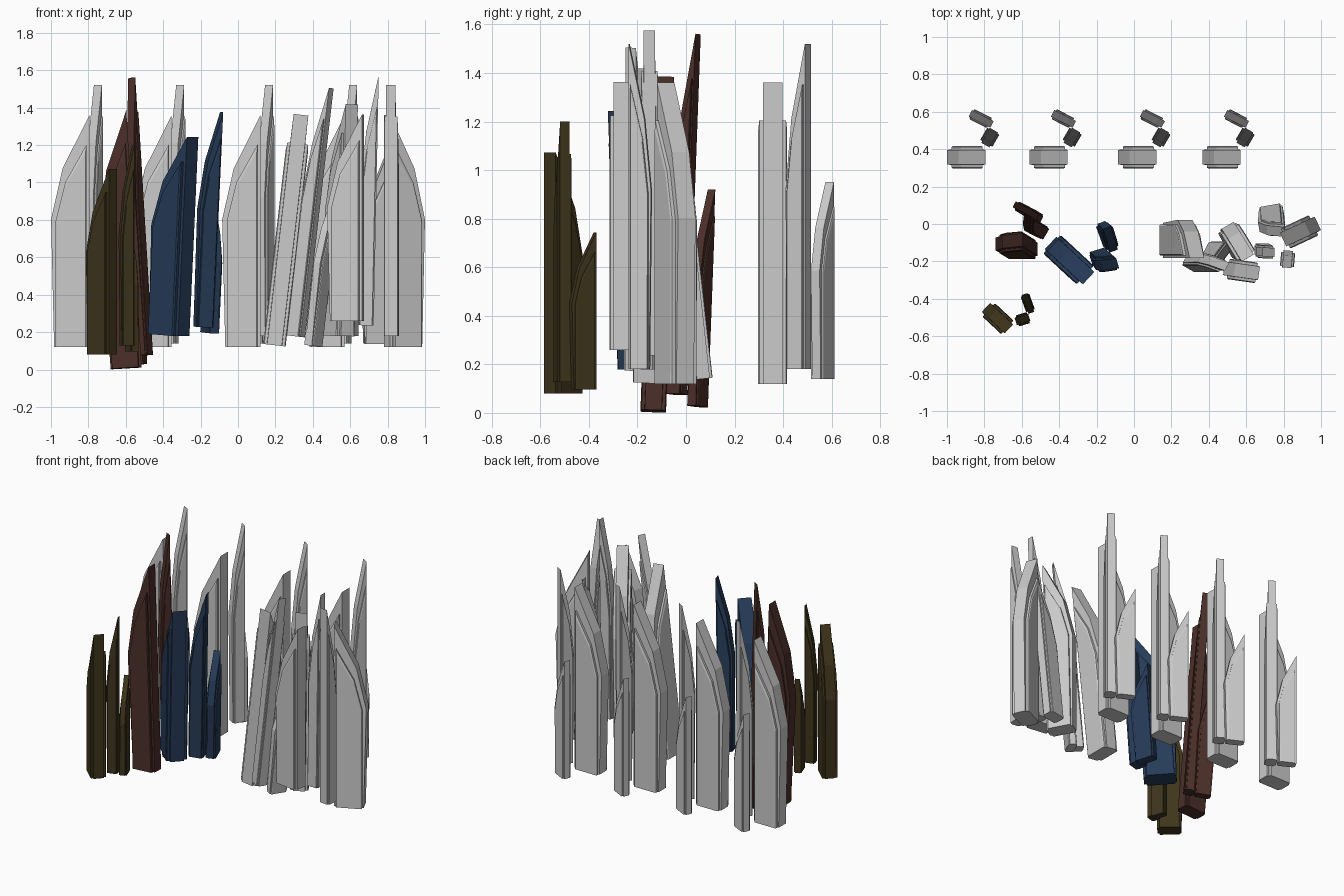
import bpy, bmesh
from math import radians
from mathutils import Matrix, Vector

if "Cube" in bpy.data.objects:
    bpy.data.objects.remove(bpy.data.objects["Cube"])

# Side outlines (fraction of length, fraction of height)
CORE = [(.08, 0), (0, .55), (.3, .77), (1, 1), (1, 0)]
PANEL = [(.12, 0), (.12, .545), (.37, .71), (.93, .875), (.93, 0)]
FACE = [(.16, 0), (.15, .54), (.385, .695), (.90, .84), (.90, 0)]
# Layers across the thickness: raised panel, core slab, raised panel
LAYERS = [(-.5, FACE), (-.46, PANEL), (-.34, PANEL), (-.33, CORE),
          (.33, CORE), (.34, PANEL), (.46, PANEL), (.5, FACE)]

# Shard kinds: offset x, y, z, heading, length, thickness, height
BIG = (0, 0, 0, 0, .205, .12, 1.24)
TALL = (.125, .105, .06, 60, .092, .075, 1.34)
SMALL = (.08, .205, .02, 153, .13, .06, .81)


def material(name, rgb):
    m = bpy.data.materials.new(name)
    m.diffuse_color = (*rgb, 1)
    m.use_nodes = True
    m.node_tree.nodes["Principled BSDF"].inputs["Base Color"].default_value = m.diffuse_color
    return m


def shard(name, kind, place, mat=None):
    x, y, z, ang, length, thick, height = kind
    local = Matrix.Translation((x, y, z)) @ Matrix.Rotation(radians(ang), 4, 'Z')
    bm = bmesh.new()
    rings = [[bm.verts.new(((u - .5) * length, t * thick, v * height))
              for u, v in prof] for t, prof in LAYERS]
    for a, b in zip(rings, rings[1:]):
        for i in range(5):
            j = (i + 1) % 5
            bm.faces.new((a[i], a[j], b[j], b[i]))
    bm.faces.new(rings[0])
    bm.faces.new(rings[-1][::-1])
    bmesh.ops.recalc_face_normals(bm, faces=bm.faces)
    me = bpy.data.meshes.new(name)
    bm.to_mesh(me)
    bm.free()
    me.transform(place @ local)
    ob = bpy.data.objects.new(name, me)
    bpy.context.collection.objects.link(ob)
    if mat:
        me.materials.append(mat)


def frame(x, y, z, yaw=0, sxy=1, sz=1, lean=(0, 0)):
    tilt = Vector((0, 0, 1)).rotation_difference(Vector((*lean, 1)))
    return (Matrix.Translation((x, y, z)) @ tilt.to_matrix().to_4x4()
            @ Matrix.Rotation(radians(yaw), 4, 'Z')
            @ Matrix.Diagonal((sxy, sxy, sz, 1)))


def cluster(name, place, mat=None, kinds=(BIG, TALL, SMALL)):
    labels = {BIG: "big", TALL: "tall", SMALL: "small"}
    for k in kinds:
        shard(f"{name}_{labels[k]}_shard", k, place, mat)


# Back row of four identical grey clusters
for i, dx in enumerate((0, .44, .915, 1.365)):
    cluster(f"row_{i + 1}", frame(-.897 + dx, .357, .12))

# Coloured clusters
brown = material("dark_brown", (.07, .028, .022))
olive = material("dark_olive", (.05, .036, .012))
blue = material("dark_blue", (.02, .045, .1))
cluster("brown", frame(-.605, -.135, .007, 0, .88, 1.11, (-.06, .037)), brown)
cluster("olive", frame(-.73, -.503, .08, -43, .82, .8), olive)
cluster("blue", frame(-.375, -.168, .185, -43, 1.13, .86, (.045, -.04)), blue)

# Scattered grey cluster on the right
cluster("leaning", frame(.195, -.08, .13, -90, 1, 1, (.115, 0)))
cluster("middle", frame(.535, -.085, .18, -60, .95, 1, (.02, -.01)), None, (BIG, TALL))
cluster("right", frame(.89, -.04, .12, 205), None, (BIG, TALL))
cluster("raised", frame(.575, -.25, .26, -8, .92, .89), None, (BIG,))
cluster("tipped", frame(.73, .06, .14, 10, .68, .85, (.01, -.11)), None, (BIG,))
